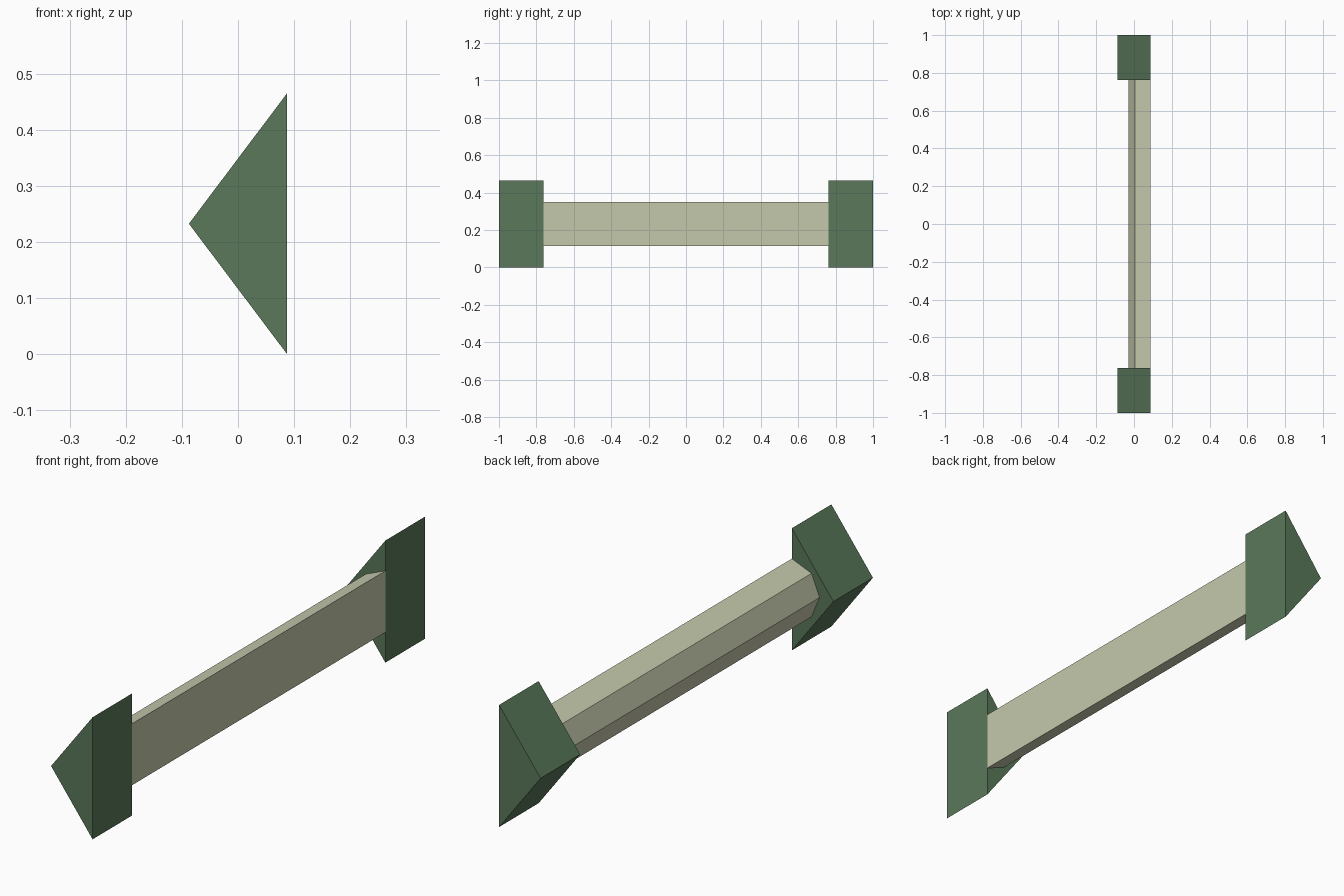
import bpy, bmesh, math

if "Cube" in bpy.data.objects:
    bpy.data.objects.remove(bpy.data.objects["Cube"])


def material(name, rgb):
    m = bpy.data.materials.new(name)
    m.diffuse_color = (*rgb, 1.0)
    m.use_nodes = True
    m.node_tree.nodes["Principled BSDF"].inputs["Base Color"].default_value = m.diffuse_color
    return m


def prism(name, profile, y0, y1, mat):
    """Extrude an (x, z) profile along y from y0 to y1."""
    bm = bmesh.new()
    base = bm.faces.new([bm.verts.new((x, y0, z)) for x, z in profile])
    ext = bmesh.ops.extrude_face_region(bm, geom=[base], use_keep_orig=True)
    verts = [g for g in ext["geom"] if isinstance(g, bmesh.types.BMVert)]
    bmesh.ops.translate(bm, verts=verts, vec=(0, y1 - y0, 0))
    bmesh.ops.recalc_face_normals(bm, faces=bm.faces[:])
    mesh = bpy.data.meshes.new(name)
    bm.to_mesh(mesh)
    bm.free()
    mesh.materials.append(mat)
    obj = bpy.data.objects.new(name, mesh)
    bpy.context.collection.objects.link(obj)
    return obj


green = material("dark green", (0.102, 0.188, 0.102))
cream = material("pale cream", (0.558, 0.584, 0.407))

FLAT_X, MID_Z, RADIUS = 0.0875, 0.2325, 0.117
END_Y = 0.762

# Triangular end blocks
triangle = [(FLAT_X, 0), (FLAT_X, 2 * MID_Z), (-FLAT_X, MID_Z)]
prism("front_end_block", triangle, -1, -END_Y, green)
prism("back_end_block", triangle, END_Y, 1, green)

# Half-octagon bar, flush with the flat side of the blocks
half_octagon = [(FLAT_X - RADIUS * math.sin(math.pi * i / 4),
                 MID_Z + RADIUS * math.cos(math.pi * i / 4)) for i in range(5)]
prism("bar", half_octagon, -END_Y, END_Y, cream)
